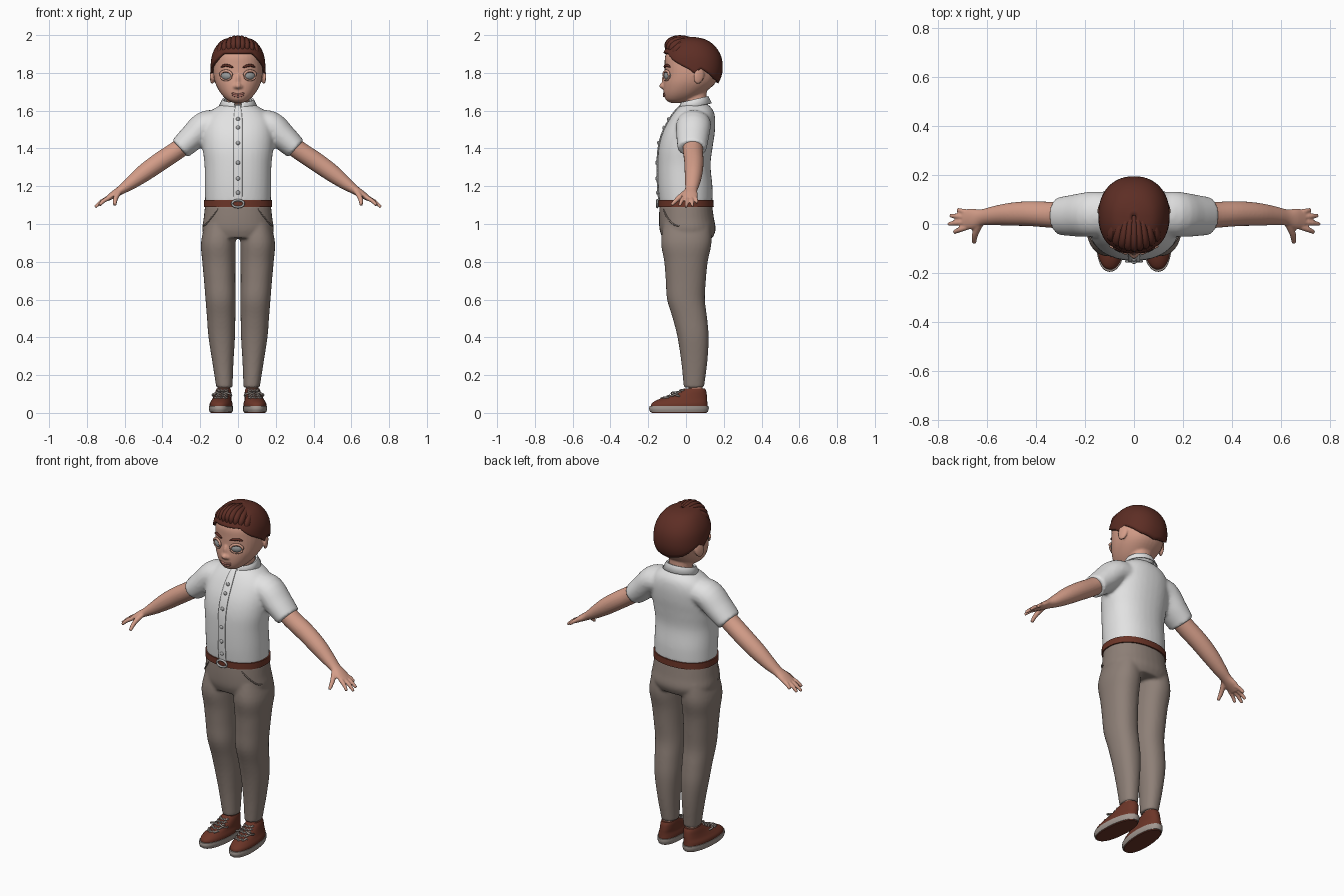
import bpy, bmesh
from math import sin, cos, pi, copysign
from mathutils import Vector, Matrix, Euler

cube = bpy.data.objects.get("Cube")
if cube:
    bpy.data.objects.remove(cube)


def material(name, *rgb):
    m = bpy.data.materials.new(name)
    m.use_nodes = True
    m.diffuse_color = (*rgb, 1)
    m.node_tree.nodes["Principled BSDF"].inputs["Base Color"].default_value = (*rgb, 1)
    return m


SKIN = material("skin", 0.66, 0.34, 0.25)
HAIR = material("dark_brown_hair", 0.11, 0.027, 0.018)
SHIRT = material("white_cotton", 0.76, 0.76, 0.76)
TROUSER = material("taupe_cloth", 0.27, 0.215, 0.185)
LEATHER = material("brown_leather", 0.15, 0.036, 0.021)
RUBBER = material("grey_rubber", 0.36, 0.31, 0.28)
METAL = material("grey_metal", 0.42, 0.42, 0.42)
EYE = material("grey_eye", 0.32, 0.33, 0.33)
LIP = material("lip", 0.5, 0.2, 0.16)


# Shape helpers: body rows are (z, front y, back y, half width, centre x)
def sample(rows, t):
    i = min(int(t), len(rows) - 2)
    u = t - i
    quad = [rows[max(0, min(len(rows) - 1, i + k))] for k in (-1, 0, 1, 2)]
    return [b + u * ((c - a) + u * ((2 * a - 5 * b + 4 * c - d) + u * (3 * (b - c) + d - a))) / 2
            for a, b, c, d in zip(*quad)]


def surf(rows, t, a, grow=0.0, power=0.9):
    z, front, back, half, *cx = sample(rows, t)
    x = (half + grow) * copysign(abs(sin(a)) ** power, sin(a))
    y = ((back - front) / 2 + grow) * copysign(abs(cos(a)) ** power, cos(a))
    return Vector(((cx[0] if cx else 0) + x, (front + back) / 2 - y, z))


def height_to_t(rows, z):
    steps = [i / 40 for i in range(40 * (len(rows) - 1) + 1)]
    return min(steps, key=lambda t: abs(sample(rows, t)[0] - z))


def at(rows, z, a, grow=0.0):
    return surf(rows, height_to_t(rows, z), a, grow)


def skin_rings(bm, rings, closed=True, caps=True):
    vs = [[bm.verts.new(p) for p in ring] for ring in rings]
    for lo, hi in zip(vs, vs[1:]):
        n = len(lo)
        for i in range(n if closed else n - 1):
            j = (i + 1) % n
            bm.faces.new((lo[i], lo[j], hi[j], hi[i]))
    if caps:
        bm.faces.new(vs[0])
        bm.faces.new(vs[-1])


def loft(bm, rows, steps=4, n=36):
    skin_rings(bm, [[surf(rows, k / steps, 2 * pi * i / n) for i in range(n)]
                    for k in range(steps * (len(rows) - 1) + 1)])


def tube(bm, pts, side=(0, 1, 0), steps=4, n=14):
    # points are (x, y, z, thickness radius, side radius)
    fine = [sample(pts, k / steps) for k in range(steps * (len(pts) - 1) + 1)]
    rings = []
    for i, p in enumerate(fine):
        d = (Vector(fine[min(i + 1, len(fine) - 1)][:3]) - Vector(fine[max(i - 1, 0)][:3])).normalized()
        s = Vector(side)
        s = (s - d * s.dot(d)).normalized()
        up = d.cross(s)
        rings.append([Vector(p[:3]) + up * p[3] * cos(2 * pi * k / n) + s * p[4] * sin(2 * pi * k / n)
                      for k in range(n)])
    skin_rings(bm, rings)


def cord(bm, path, r, side=(0, 1, 0)):
    last = len(path) - 1
    tube(bm, [(*p, *[r * (0.35 if i in (0, last) else 1)] * 2) for i, p in enumerate(path)], side, 3, 8)


def ball(bm, loc, size, turn=(0, 0, 0)):
    m = Matrix.LocRotScale(Vector(loc), Euler(turn), Vector(size))
    bmesh.ops.create_uvsphere(bm, u_segments=20, v_segments=12, radius=1, matrix=m)


def finish(name, bm, mat, mirror=False, solid=0, voxel=0, smooth=3):
    bmesh.ops.recalc_face_normals(bm, faces=bm.faces)
    for f in bm.faces:
        f.smooth = True
    for e in bm.edges:
        e.smooth = not (e.is_manifold and e.calc_face_angle() > 0.8)
    me = bpy.data.meshes.new(name)
    bm.to_mesh(me)
    bm.free()
    ob = bpy.data.objects.new(name, me)
    bpy.context.scene.collection.objects.link(ob)
    me.materials.append(mat)
    if mirror:
        ob.modifiers.new("mirror", "MIRROR").use_mirror_merge = False
    if solid:
        mod = ob.modifiers.new("solidify", "SOLIDIFY")
        mod.thickness, mod.offset = solid, 0
    if voxel:
        mod = ob.modifiers.new("remesh", "REMESH")
        mod.mode, mod.voxel_size, mod.use_smooth_shade = "VOXEL", voxel, True
        mod = ob.modifiers.new("smooth", "SMOOTH")
        mod.factor, mod.iterations = 0.5, smooth


HEAD = [(1.64, -0.075, -0.015, 0.02), (1.655, -0.105, 0.03, 0.055), (1.69, -0.118, 0.09, 0.09),
        (1.74, -0.12, 0.15, 0.118), (1.79, -0.114, 0.175, 0.13), (1.84, -0.113, 0.18, 0.131),
        (1.89, -0.11, 0.17, 0.124), (1.935, -0.085, 0.14, 0.102), (1.965, -0.045, 0.095, 0.068),
        (1.977, 0.015, 0.035, 0.008)]
TORSO = [(1.11, -0.14, 0.14, 0.174), (1.2, -0.148, 0.14, 0.176), (1.31, -0.15, 0.13, 0.177),
         (1.4, -0.145, 0.14, 0.187), (1.48, -0.125, 0.152, 0.19), (1.55, -0.09, 0.155, 0.18),
         (1.6, -0.055, 0.145, 0.14), (1.635, -0.02, 0.115, 0.085)]
PELVIS = [(1.1, -0.14, 0.138, 0.174), (1.03, -0.143, 0.148, 0.182), (0.97, -0.14, 0.157, 0.189),
          (0.925, -0.125, 0.14, 0.17)]
LEG = [(1.0, -0.12, 0.13, 0.08, 0.095), (0.9, -0.132, 0.135, 0.092, 0.104), (0.8, -0.115, 0.115, 0.088, 0.101),
       (0.7, -0.107, 0.105, 0.083, 0.097), (0.6, -0.1, 0.1, 0.08, 0.092), (0.5, -0.07, 0.112, 0.075, 0.089),
       (0.4, -0.045, 0.12, 0.07, 0.086), (0.27, -0.025, 0.113, 0.056, 0.08), (0.135, -0.012, 0.095, 0.043, 0.072)]
SHOE = [(0.03, -0.187, 0.115, 0.06, 0.085), (0.05, -0.182, 0.113, 0.059, 0.085), (0.07, -0.15, 0.112, 0.051, 0.083),
        (0.09, -0.09, 0.111, 0.046, 0.08), (0.115, -0.035, 0.107, 0.041, 0.078), (0.13, -0.01, 0.1, 0.036, 0.077)]

# Head with neck, nose and ears
bm = bmesh.new()
loft(bm, HEAD)
loft(bm, [(1.58, -0.015, 0.11, 0.062), (1.7, -0.015, 0.11, 0.06)])
ball(bm, (0, -0.122, 1.731), (0.018, 0.02, 0.016))
ball(bm, (0, -0.113, 1.76), (0.012, 0.015, 0.035))
for s in (-1, 1):
    ball(bm, (s * 0.016, -0.117, 1.727), (0.011, 0.013, 0.01))
    ball(bm, (s * 0.135, 0.068, 1.785), (0.011, 0.03, 0.045), (-0.2, 0, s * 0.35))
finish("head", bm, SKIN, voxel=0.006)

# Eyes, lids, lashes and brows
eye_turn = Matrix.Rotation(0.45, 3, "Z")
eye_at = at(HEAD, 1.785, 0.46, -0.006)
bm = bmesh.new()
ball(bm, eye_at, (0.034, 0.019, 0.024), (0, 0, 0.45))
finish("eyes", bm, EYE, mirror=True)


def eye_arc(wide, tall, start, end):
    angles = [start + (end - start) * i / 8 for i in range(9)]
    return [eye_at + eye_turn @ Vector((wide * cos(k), -0.01, tall * sin(k))) for k in angles]


bm = bmesh.new()
cord(bm, eye_arc(0.034, 0.026, -0.2, pi + 0.2), 0.007)
cord(bm, eye_arc(0.033, 0.024, 0, -pi), 0.005)
finish("eyelids", bm, SKIN, mirror=True)
bm = bmesh.new()
cord(bm, eye_arc(0.033, 0.02, 0.1, pi - 0.1), 0.004)
cord(bm, [at(HEAD, 1.828 + 0.012 * sin(i * 0.6), 0.16 + 0.11 * i, 0.003) for i in range(6)], 0.007)
finish("brows_and_lashes", bm, HAIR, mirror=True)

# Mouth
bm = bmesh.new()
for z, r in ((1.686, 0.005), (1.677, 0.006)):
    cord(bm, [at(HEAD, z + 0.001 * i * i, 0.11 * i, 0.001) for i in range(-3, 4)], r)
finish("lips", bm, LIP)

# Hair cap, its lower edge following the hairline
HAIRLINE = [(0, 1.9), (0.6, 1.9), (0.97, 1.86), (1.48, 1.82), (1.65, 1.795), (1.8, 1.825),
            (2.05, 1.805), (2.5, 1.77), (3.2, 1.75)]


def hair_point(a, v):
    side = abs(a - 2 * pi if a > pi else a)
    (a0, z0), (a1, z1) = next(p for p in zip(HAIRLINE, HAIRLINE[1:]) if p[1][0] >= side)
    low = height_to_t(HEAD, z0 + (z1 - z0) * (side - a0) / (a1 - a0))
    mid = Vector((0, 0.035, 1.83))
    return mid + (surf(HEAD, low + (len(HEAD) - 1 - low) * v, a) - mid) * 1.03


bm = bmesh.new()
skin_rings(bm, [[hair_point(2 * pi * i / 72, k / 16) for i in range(72)] for k in range(17)], caps=False)
finish("hair_cap", bm, HAIR, solid=0.02)

# Swept-back locks over the forehead
bm = bmesh.new()
for i in range(-4, 5):
    x = i * 0.0225
    lock = [(1, -0.094, 1.912, 0.01), (1.05, -0.092, 1.95, 0.022), (0.95, -0.058, 1.975, 0.022),
            (0.75, 0, 1.977, 0.019), (0.5, 0.07, 1.965, 0.006)]
    tube(bm, [(x * k, y + 5 * x * x, z - 4 * x * x, r, 0.75 * r) for k, y, z, r in lock], side=(1, 0, 0))
finish("hair_locks", bm, HAIR)

# Shirt body with sleeves
bm = bmesh.new()
loft(bm, TORSO)
for s in (-1, 1):
    tube(bm, [(s * 0.08, 0.045, 1.53, 0.07, 0.085), (s * 0.17, 0.04, 1.523, 0.076, 0.092),
              (s * 0.24, 0.035, 1.46, 0.071, 0.086), (s * 0.307, 0.032, 1.398, 0.061, 0.077)], n=28)
finish("shirt", bm, SHIRT, voxel=0.01, smooth=5)

# Collar, button placket and buttons
bm = bmesh.new()
turns = [0.22 + (2 * pi - 0.44) * i / 40 for i in range(41)]
skin_rings(bm, [[(w * sin(a), 0.045 - (w - 0.01) * cos(a), z - lean * cos(a) - drop * max(0, cos(a)) ** 6)
                 for a in turns] for w, z, lean, drop in
                ((0.08, 1.61, 0.015, 0), (0.075, 1.655, 0.017, 0), (0.082, 1.658, 0.017, 0), (0.1, 1.622, 0.017, 0.02))],
           closed=False, caps=False)
finish("collar", bm, SHIRT, solid=0.005)
bm = bmesh.new()
skin_rings(bm, [[surf(TORSO, 0.1 + k * 0.22, 0.05 * i, 0.003) for i in range(-2, 3)] for k in range(31)],
           closed=False, caps=False)
finish("placket", bm, SHIRT, solid=0.006)
bm = bmesh.new()
for z in (1.165, 1.24, 1.325, 1.43, 1.51, 1.555):
    ball(bm, at(TORSO, z, 0, 0.006), (0.011, 0.007, 0.011))
finish("buttons", bm, METAL)

# Arms with hands
bm = bmesh.new()
tube(bm, [(0.27, 0.035, 1.43, 0.05, 0.055), (0.33, 0.037, 1.385, 0.05, 0.053), (0.42, 0.042, 1.325, 0.05, 0.051),
          (0.5, 0.04, 1.268, 0.046, 0.047), (0.57, 0.034, 1.215, 0.035, 0.039), (0.62, 0.027, 1.18, 0.024, 0.033),
          (0.66, 0.021, 1.155, 0.019, 0.042), (0.695, 0.018, 1.132, 0.013, 0.04)], n=24)
for base, tip in (((0.672, 0.046, 1.143), (0.72, 0.058, 1.113)), ((0.685, 0.029, 1.138), (0.75, 0.034, 1.095)),
                  ((0.685, 0.009, 1.138), (0.757, 0, 1.089)), ((0.68, -0.012, 1.14), (0.735, -0.034, 1.098))):
    mid = (Vector(base) + Vector(tip)) / 2 + Vector((0.003, 0, 0.004))
    tube(bm, [(*base, 0.012, 0.012), (*mid, 0.011, 0.011), (*tip, 0.008, 0.008)])
tube(bm, [(0.63, 0, 1.17, 0.014, 0.016), (0.648, -0.042, 1.135, 0.013, 0.013), (0.652, -0.077, 1.1, 0.008, 0.009)],
     side=(1, 0, 0))
finish("arms", bm, SKIN, mirror=True, voxel=0.005, smooth=2)

# Trousers with pocket seams
bm = bmesh.new()
loft(bm, PELVIS)
for s in (-1, 1):
    loft(bm, [(*row[:4], s * row[4]) for row in LEG])
finish("trousers", bm, TROUSER, voxel=0.008, smooth=5)
bm = bmesh.new()
cord(bm, [at(PELVIS, 1.08 - 0.09 * sin(i * pi / 12), 0.6 + 0.12 * i, 0.001) for i in range(7)], 0.004, (0, 0, 1))
finish("pocket_seams", bm, TROUSER, mirror=True)

# Belt and buckle
bm = bmesh.new()
loft(bm, [(1.09, -0.147, 0.147, 0.181), (1.126, -0.147, 0.146, 0.181)], 1, 48)
finish("belt", bm, LEATHER)
bm = bmesh.new()
ring = [2 * pi * i / 24 for i in range(25)]
tube(bm, [(0.031 * cos(a), -0.152, 1.108 + 0.019 * sin(a), 0.006, 0.006) for a in ring], steps=1, n=8)
finish("belt_buckle", bm, METAL)

# Ankles and shoes
bm = bmesh.new()
loft(bm, [(0.08, 0.015, 0.09, 0.032, 0.075), (0.2, 0.01, 0.085, 0.034, 0.075)])
finish("ankles", bm, SKIN, mirror=True)


def finish_shoe(name, bm, mat):
    bmesh.ops.rotate(bm, verts=bm.verts, cent=(0.08, 0.03, 0), matrix=Matrix.Rotation(0.07, 3, "Z"))
    finish(name, bm, mat, mirror=True)


bm = bmesh.new()
loft(bm, SHOE)
finish_shoe("shoe_uppers", bm, LEATHER)
bm = bmesh.new()
loft(bm, [(0.005, -0.19, 0.115, 0.059, 0.085), (0.02, -0.196, 0.12, 0.063, 0.085), (0.036, -0.194, 0.12, 0.063, 0.085)])
finish_shoe("shoe_soles", bm, RUBBER)
bm = bmesh.new()
loft(bm, [(0, -0.183, 0.109, 0.055, 0.085), (0.008, -0.186, 0.112, 0.057, 0.085)])
finish_shoe("shoe_treads", bm, LEATHER)
bm = bmesh.new()
for z in (0.078, 0.088, 0.098, 0.108, 0.118):
    cord(bm, [at(SHOE, z + 0.004 * (i % 2), 0.2 * i, 0.003) for i in range(-4, 5)], 0.005, (0, 0, 1))
for s in (-1, 1):
    cord(bm, [(0.079 + s * 0.05 * sin(k), -0.055 - 0.02 * sin(2 * k), 0.113 - 0.012 * k) for k in (0, 0.5, 1, 1.5, 2, 2.6)],
         0.005, (0, 0, 1))
finish_shoe("shoe_laces", bm, RUBBER)
